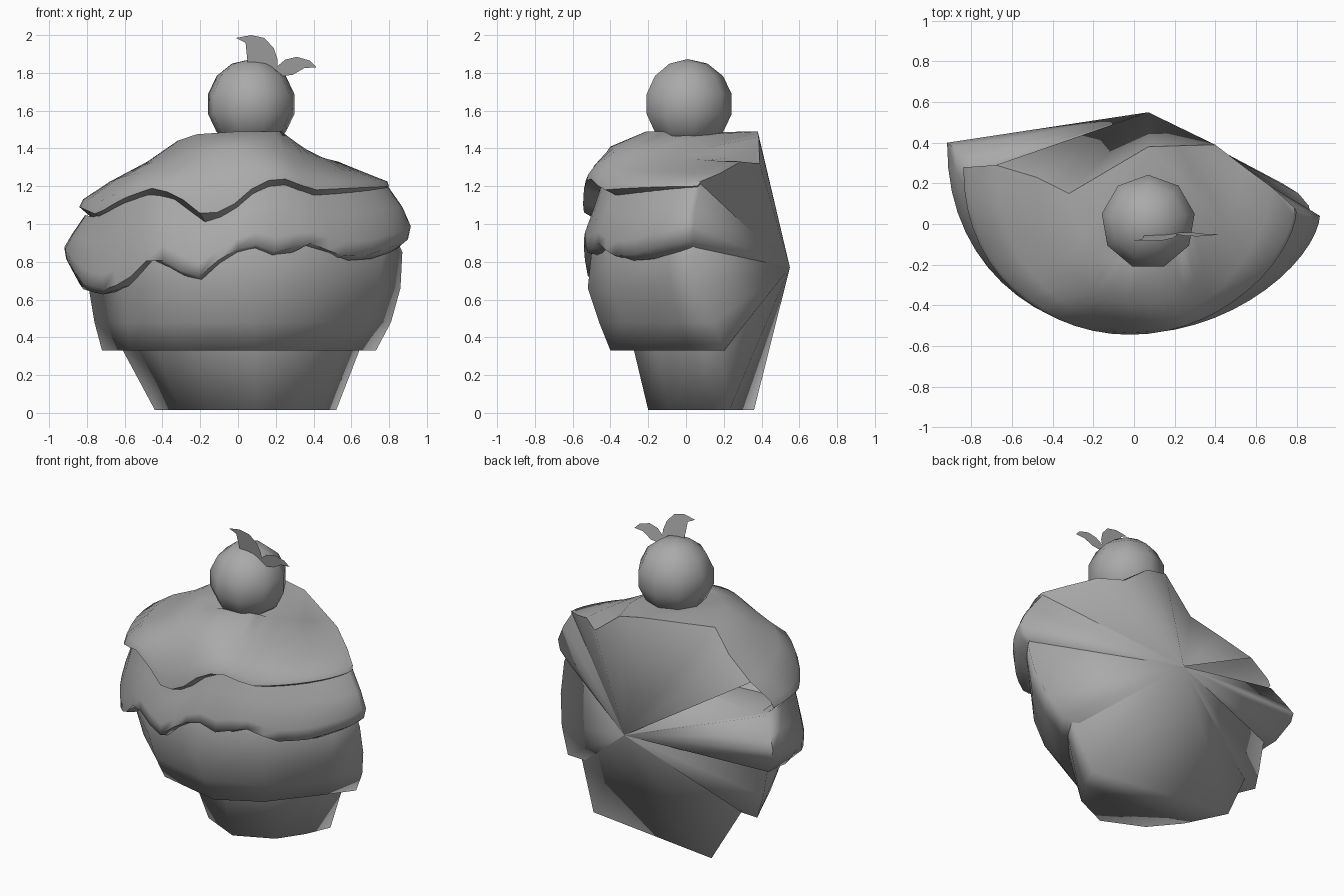
import bpy, bmesh, math
from mathutils import Vector

if "Cube" in bpy.data.objects:
    bpy.data.objects.remove(bpy.data.objects["Cube"])

APEX = (0.07, 0.55, 0.77)   # all layers are pinched together at this back point
N = 28

mat = bpy.data.materials.new("plain_grey")
mat.diffuse_color = (0.4, 0.4, 0.4, 1)
mat.use_nodes = True
mat.node_tree.nodes["Principled BSDF"].inputs["Base Color"].default_value = mat.diffuse_color


def finish(name, bm, angle=40):
    bmesh.ops.recalc_face_normals(bm, faces=bm.faces)
    me = bpy.data.meshes.new(name)
    bm.to_mesh(me)
    bm.free()
    ob = bpy.data.objects.new(name, me)
    bpy.context.collection.objects.link(ob)
    me.materials.append(mat)
    bpy.ops.object.select_all(action='DESELECT')
    ob.select_set(True)
    bpy.context.view_layer.objects.active = ob
    bpy.ops.object.shade_smooth_by_angle(angle=math.radians(angle))
    return ob


def wave(points, x):
    """Height of a wavy edge at x."""
    if x <= points[0][0]:
        return points[0][1]
    for (x0, z0), (x1, z1) in zip(points, points[1:]):
        if x <= x1:
            return z0 + (z1 - z0) * (x - x0) / (x1 - x0)
    return points[-1][1]


def arc(left, right, front, z):
    """Front-bulging arc from left to right; z is a rule of x and position."""
    row = []
    for i in range(N + 1):
        a = math.pi * (1 - i / N)
        u = (1 + math.cos(a)) / 2
        x = left[0] + (right[0] - left[0]) * u
        base = left[1] + (right[1] - left[1]) * u
        y = base - (base - front) * max(math.sin(a), 0) ** (0.92 + 0.33 * u)
        row.append((x, y, z(x, u)))
    return row


def level(z, plan):
    return [(x, y, z) for x, y in plan]


def layer(name, rows, top_back=None, wall=True, left_from=0, angle=75):
    """Loft the rows, cap the ends and pinch the open back to the apex."""
    bm = bmesh.new()
    vs = [[bm.verts.new(p) for p in r] for r in rows]
    apex = bm.verts.new(APEX)
    for k, (a, b) in enumerate(zip(vs, vs[1:])):
        for i in range(len(a) - 1):
            bm.faces.new((a[i], a[i + 1], b[i + 1], b[i]))
        if k >= left_from:
            bm.faces.new((a[0], b[0], apex))
        bm.faces.new((b[-1], a[-1], apex))
    back = [bm.verts.new(p) for p in top_back or ()]
    for loop, extra, flat in ((vs[0], [], wall), (vs[-1], back, wall or top_back)):
        if flat:
            bm.faces.new(loop + extra)
            chain = [loop[-1]] + extra + [loop[0]]
        else:
            chain = loop
        for p, q in zip(chain, chain[1:]):
            bm.faces.new((p, q, apex))
    big = [f for f in bm.faces if len(f.verts) > 4]
    bmesh.ops.triangulate(bm, faces=big)
    return finish(name, bm, angle)


# Cup, faceted and narrower toward the front
layer("cup", [
    level(0.015, [(-.44, .36), (-.31, .1), (-.16, -.08), (.1, -.2), (.34, -.09), (.45, .07), (.52, .23)]),
    level(0.35, [(-.62, .3), (-.43, .01), (-.22, -.18), (.08, -.28), (.38, -.16), (.57, .05), (.65, .18)])],
    angle=100)

# Cake body
layer("cake_body", [
    level(0.33, [(-.72, .28), (-.57, -.07), (-.33, -.3), (.1, -.4), (.37, -.25), (.6, .03), (.73, .2)]),
    level(0.48, [(-.76, .27), (-.59, -.15), (-.35, -.37), (.07, -.46), (.42, -.34), (.68, -.03), (.81, .15)]),
    level(0.66, [(-.79, .27), (-.61, -.2), (-.36, -.43), (.05, -.52), (.46, -.39), (.74, -.08), (.86, .09)]),
    level(0.85, [(-.84, .3), (-.64, -.2), (-.36, -.43), (.05, -.5), (.48, -.39), (.77, -.09), (.87, .04)]),
    level(1.02, [(-.8, .3), (-.6, -.17), (-.34, -.37), (.05, -.45), (.44, -.34), (.7, -.07), (.8, .05)])],
    angle=100)

# Wavy lower edges of the two frosting layers, and the crown height
low = [(-.92, .83), (-.82, .68), (-.72, .65), (-.60, .69), (-.45, .84), (-.32, .76),
       (-.20, .72), (-.07, .84), (.07, .90), (.22, .84), (.36, .91), (.55, .83),
       (.70, .84), (.88, .90), (.91, .93)]
up = [(-.84, 1.09), (-.75, 1.05), (-.62, 1.13), (-.46, 1.19), (-.33, 1.16), (-.18, 1.04),
      (-.05, 1.08), (.10, 1.21), (.22, 1.25), (.40, 1.18), (.60, 1.19), (.80, 1.20)]
crown = [(-.35, 1.43), (-.22, 1.475), (0, 1.49), (.23, 1.49), (.35, 1.40), (.4, 1.32)]


def low_z(t):
    return lambda x, u: (wave(low, x) * (1 - t)
                         + (wave(up, x) + 0.02 - 0.05 * (1 - u) ** 8) * t)


def up_z(t):
    return lambda x, u: wave(up, x) * (1 - t) + (1.33 + 0.08 * math.sin(math.pi * u)) * t


# Lower frosting with dripping edge
layer("lower_frosting", [
    arc((-0.84, 0.33), (0.83, 0.05), -0.47, lambda x, u: wave(low, x) - 0.025),
    arc((-0.91, 0.39), (0.90, 0.04), -0.54, low_z(0)),
    arc((-0.92, 0.40), (0.915, 0.04), -0.54, low_z(0.2)),
    arc((-0.88, 0.37), (0.87, 0.05), -0.49, low_z(0.6)),
    arc((-0.81, 0.32), (0.78, 0.08), -0.45, low_z(1))], wall=False)

# Upper frosting with dripping edge and flat crown
layer("upper_frosting", [
    arc((-0.77, 0.26), (0.76, 0.06), -0.47, lambda x, u: wave(up, x) - 0.03),
    arc((-0.84, 0.28), (0.80, 0.06), -0.545, up_z(0)),
    arc((-0.82, 0.28), (0.79, 0.08), -0.535, up_z(0.2)),
    arc((-0.68, 0.29), (0.68, 0.18), -0.49, up_z(0.55)),
    arc((-0.48, 0.23), (0.53, 0.29), -0.40, up_z(1)),
    arc((-0.32, 0.15), (0.40, 0.39), -0.21, lambda x, u: wave(crown, x))],
    top_back=[(0.22, 0.385, 1.46), (0.07, 0.38, 1.49)], wall=False, left_from=3, angle=42)

# Cherry
bm = bmesh.new()
bmesh.ops.create_uvsphere(bm, u_segments=9, v_segments=7, radius=0.238)
bmesh.ops.translate(bm, verts=bm.verts, vec=Vector((0.07, 0.01, 1.635)))
finish("cherry", bm, 60)

# Leaves: flat curved blades leaning slightly forward
blades = {
    "upright_leaf": [(.05, 1.86), (.075, 1.89), (.065, 1.93), (.04, 1.96), (-.01, 1.985),
                     (.07, 2.0), (.14, 1.985), (.19, 1.93), (.21, 1.87), (.21, 1.78), (.13, 1.80)],
    "side_leaf": [(.21, 1.78), (.29, 1.79), (.35, 1.825), (.415, 1.83), (.38, 1.865),
                  (.31, 1.885), (.25, 1.87), (.19, 1.82)]}
for name, pts in blades.items():
    bm = bmesh.new()
    bm.faces.new([bm.verts.new((x, -0.04 - 0.2 * (z - 1.78), z)) for x, z in pts])
    bmesh.ops.triangulate(bm, faces=bm.faces)
    finish(name, bm)
